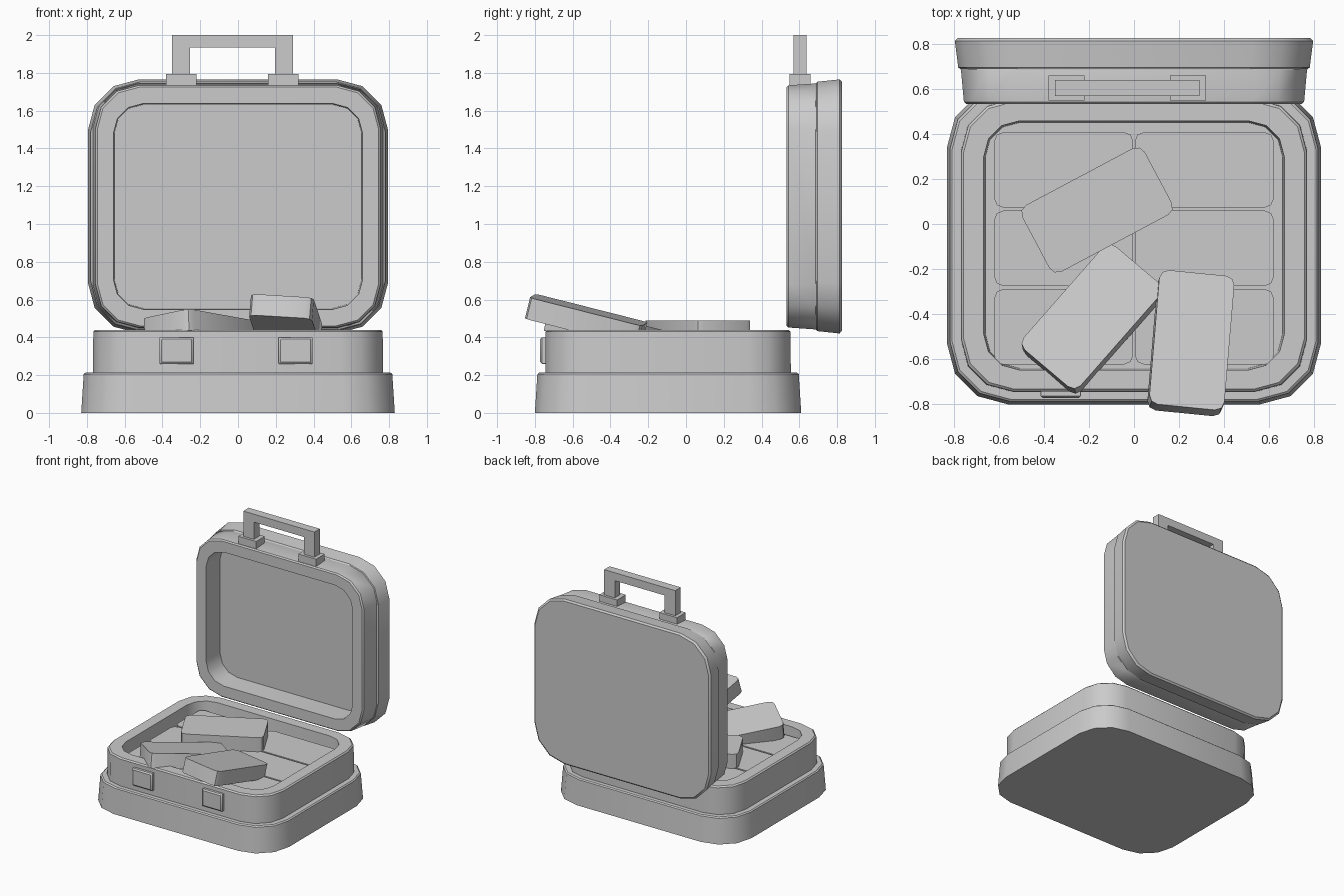
import bpy, bmesh, math
from mathutils import Vector, Matrix

cube = bpy.data.objects.get("Cube")
if cube:
    bpy.data.objects.remove(cube, do_unlink=True)

grey = bpy.data.materials.new("plain_grey")
grey.use_nodes = True
GREY = (0.6, 0.6, 0.6, 1)
grey.diffuse_color = GREY
grey.node_tree.nodes["Principled BSDF"].inputs["Base Color"].default_value = GREY


def rounded_ring(hx, hy, r, segs):
    """Rounded rectangle outline, counter-clockwise."""
    pts = []
    for quarter, (sx, sy) in enumerate([(1, 1), (-1, 1), (-1, -1), (1, -1)]):
        for i in range(segs + 1):
            a = math.pi / 2 * (quarter + i / segs)
            pts.append((sx * (hx - r) + r * math.cos(a), sy * (hy - r) + r * math.sin(a)))
    return pts


def loft(name, rings, segs=3, matrix=Matrix()):
    """Stack rounded rectangles (hx, hy, r, z) into a closed shell."""
    bm = bmesh.new()
    loops = [[bm.verts.new((x, y, z)) for x, y in rounded_ring(hx, hy, r, segs)]
             for hx, hy, r, z in rings]
    n = len(loops[0])
    for low, high in zip(loops, loops[1:]):
        for i in range(n):
            j = (i + 1) % n
            bm.faces.new((low[i], low[j], high[j], high[i]))
    bm.faces.new(loops[0][::-1])
    bm.faces.new(loops[-1])
    return finish(name, bm, matrix)


def finish(name, bm, matrix=Matrix()):
    mesh = bpy.data.meshes.new(name)
    bm.to_mesh(mesh)
    bm.free()
    mesh.materials.append(grey)
    obj = bpy.data.objects.new(name, mesh)
    bpy.context.collection.objects.link(obj)
    obj.matrix_world = matrix
    bpy.ops.object.select_all(action="DESELECT")
    obj.select_set(True)
    bpy.context.view_layer.objects.active = obj
    bpy.ops.object.shade_smooth_by_angle(angle=math.radians(35))
    return obj


def box(name, low, high):
    bm = bmesh.new()
    bmesh.ops.create_cube(bm, size=1)
    low, high = Vector(low), Vector(high)
    for v in bm.verts:
        v.co = (low + high) / 2 + v.co * (high - low)
    return finish(name, bm)


# Lower shell: wide foot, stepped body, rim and sunken tray
loft("base_shell", [
    (.83, .705, .27, 0), (.817, .692, .265, .205), (.808, .683, .26, .213),
    (.768, .65, .23, .213), (.766, .648, .23, .43), (.756, .638, .225, .44),
    (.667, .553, .16, .44), (.66, .546, .155, .265),
], matrix=Matrix.Translation((0, -.095, 0)))

# Upright lid: same construction turned to face the front
loft("lid_shell", [
    (.782, .66, .265, 0), (.795, .6725, .27, .012), (.78, .66, .265, .13),
    (.774, .654, .26, .135), (.768, .651, .235, .14), (.755, .641, .23, .283),
    (.745, .632, .225, .293), (.66, .545, .16, .293), (.655, .54, .155, .12),
], matrix=Matrix.Translation((0, .825, 1.093)) @ Matrix.Rotation(math.pi / 2, 4, "X"))

# Bundles: six packed in the tray
L, W, T = .616, .335, .115


def bundle(name, top_centre, angle, tilt=(0, 0)):
    """Slab placed by the centre of its top, its heading and its top slope."""
    up = Vector((-tilt[0], -tilt[1], 1)).normalized()
    a = math.radians(angle)
    along = Vector((math.cos(a), math.sin(a), 0))
    along.z = along.x * tilt[0] + along.y * tilt[1]
    along.normalize()
    side = up.cross(along)
    m = Matrix((along, side, up)).transposed().to_4x4()
    m.translation = top_centre
    loft(name, [(L / 2, W / 2, .04, -T), (L / 2, W / 2, .04, 0)], 2, m)


for row in range(3):
    for col, x in enumerate((-.312, .312)):
        bundle(f"packed_bundle_{row}_{col}", (x, .24 - row * .348, .375), 0)

# Loose bundles on top
bundle("loose_bundle_flat", (-.164, .062, .49), 28)
bundle("loose_bundle_left", (-.187, -.41, .489), 48.7, (.044, -.196))
bundle("loose_bundle_front", (.257, -.515, .545), 85.2, (-.085, -.246))

# Front latches with a chamfered face
for side, x in (("right", -.325), ("left", .305)):
    loft("latch_" + side, [(.09, .07, .002, 0), (.09, .07, .002, .045), (.08, .06, .002, .055)],
         1, Matrix.Translation((x, -.718, .33)) @ Matrix.Rotation(math.pi / 2, 4, "X"))

# Carry handle on the lid: two mounts and one bent square bar
for side, x in (("right", -.3), ("left", .24)):
    box("handle_mount_" + side, (x - .08, .547, 1.72), (x + .08, .658, 1.795))
bm = bmesh.new()
outline = [(-.35, 1.78), (-.255, 1.78), (-.255, 1.935), (.195, 1.935),
           (.195, 1.78), (.29, 1.78), (.29, 2), (-.35, 2)]
bar = bm.faces.new([bm.verts.new((x, .568, z)) for x, z in outline])
side = bmesh.ops.extrude_face_region(bm, geom=[bar])["geom"]
bmesh.ops.translate(bm, vec=(0, .07, 0), verts=[g for g in side if isinstance(g, bmesh.types.BMVert)])
bmesh.ops.recalc_face_normals(bm, faces=bm.faces)
finish("handle_bar", bm)
